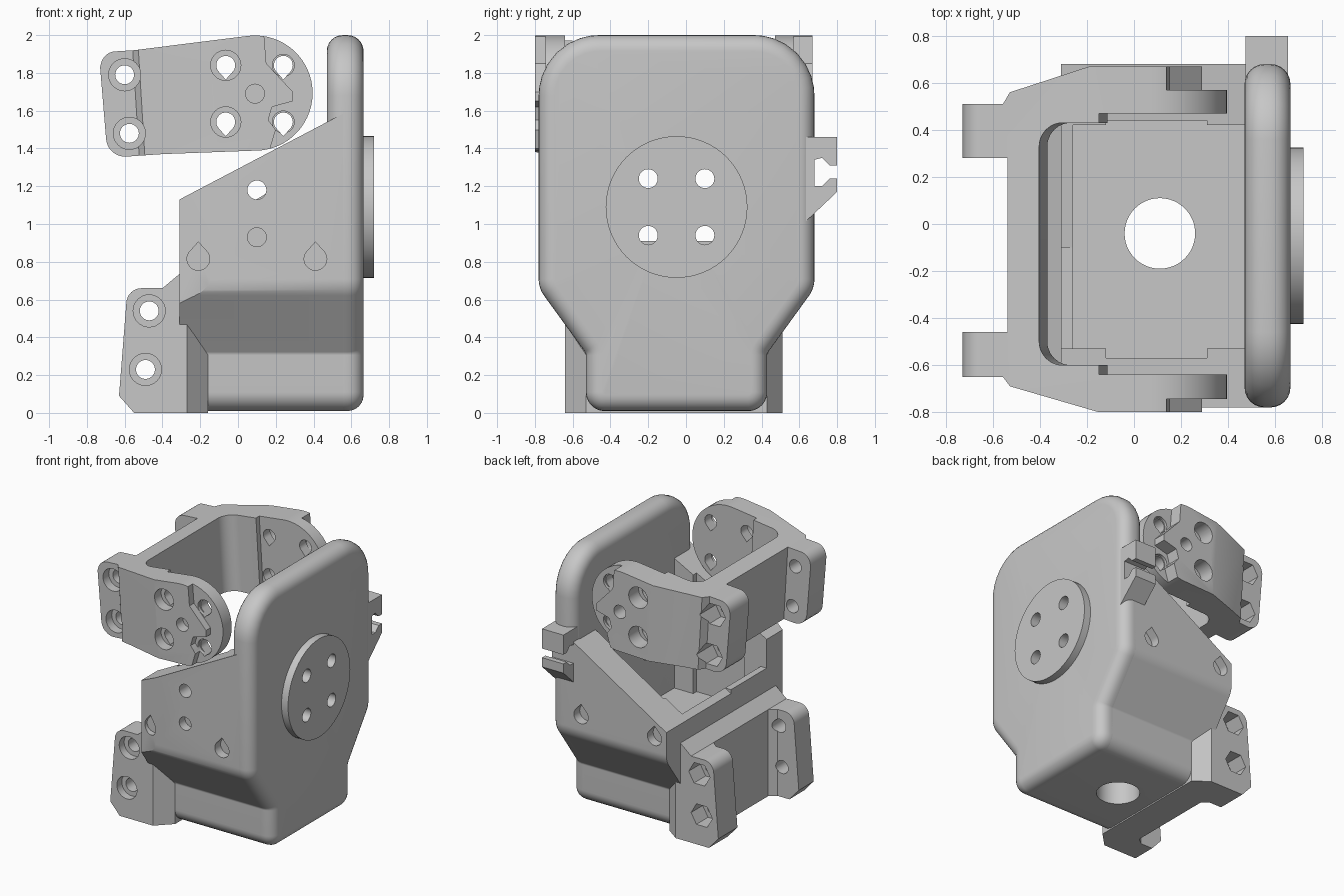
import bpy, bmesh, math
from mathutils import Matrix, Vector

if "Cube" in bpy.data.objects:
    bpy.data.objects.remove(bpy.data.objects["Cube"])

grey = bpy.data.materials.new("plain grey")
grey.use_nodes = True
COLOUR = (0.57, 0.57, 0.57, 1)
grey.diffuse_color = COLOUR
grey.node_tree.nodes["Principled BSDF"].inputs["Base Color"].default_value = COLOUR


def outline(points, steps=8):
    """Round each corner given as (a, b, radius)."""
    result = []
    for i, p in enumerate(points):
        c = Vector(p[:2])
        if len(p) == 2:
            result.append(c)
            continue
        u = (Vector(points[i - 1][:2]) - c).normalized()
        v = (Vector(points[(i + 1) % len(points)][:2]) - c).normalized()
        half = u.angle(v) / 2
        reach = p[2] / math.tan(half)
        mid = c + (u + v).normalized() * p[2] / math.sin(half)
        s, e = c + u * reach - mid, c + v * reach - mid
        for k in range(steps + 1):
            t = k / steps
            result.append(mid + (s * (1 - t) + e * t).normalized() * p[2])
    return result


def prism(name, points, axis, low, high, edge=0):
    """Extrude an outline along an axis, optionally rounding both rims."""
    place = {"x": lambda p, d: (d, p[0], p[1]),
             "y": lambda p, d: (p[0], d, p[1]),
             "z": lambda p, d: (p[0], p[1], d)}[axis]
    pts = outline(points)
    bm = bmesh.new()
    a = [bm.verts.new(place(p, low)) for p in pts]
    b = [bm.verts.new(place(p, high)) for p in pts]
    caps = [bm.faces.new(a), bm.faces.new(b)]
    for i in range(len(pts)):
        j = (i + 1) % len(pts)
        bm.faces.new((a[i], a[j], b[j], b[i]))
    bmesh.ops.recalc_face_normals(bm, faces=bm.faces)
    if edge:
        rims = [e for f in caps for e in f.edges]
        bmesh.ops.bevel(bm, geom=rims, offset=edge, segments=6, profile=0.5,
                        affect="EDGES", clamp_overlap=False)
    mesh = bpy.data.meshes.new(name)
    bm.to_mesh(mesh)
    bm.free()
    mesh.materials.append(grey)
    obj = bpy.data.objects.new(name, mesh)
    bpy.context.scene.collection.objects.link(obj)
    return obj


def circle(a, b, r, sides=32):
    return [(a + r * math.cos(math.tau * k / sides),
             b + r * math.sin(math.tau * k / sides)) for k in range(sides)]


def teardrop(a, b, r, tip):
    """Circle with a point above (positive tip) or below (negative tip)."""
    side = math.copysign(r, tip)
    arc = [(a + r * math.cos(math.radians(t)), b - side * math.sin(math.radians(t)))
           for t in range(-40, 221, 10)]
    return arc + [(a, b + tip)]


def rect(a0, b0, a1, b1):
    return [(a0, b0), (a1, b0), (a1, b1), (a0, b1)]


def carve(obj, cuts, keep=None):
    """Subtract cutters (points, axis, low, high), after keeping one overlap."""
    jobs = [("INTERSECT", keep)] if keep else []
    jobs += [("DIFFERENCE", c) for c in cuts]
    helpers = []
    for operation, spec in jobs:
        helper = prism("cutter", *spec)
        helper.hide_render = True
        helpers.append(helper)
        m = obj.modifiers.new("cut", "BOOLEAN")
        m.operation, m.object, m.solver = operation, helper, "EXACT"
    bpy.context.view_layer.update()
    graph = bpy.context.evaluated_depsgraph_get()
    mesh = bpy.data.meshes.new_from_object(obj.evaluated_get(graph))
    obj.modifiers.clear()
    obj.data = mesh
    for h in helpers:
        bpy.data.objects.remove(h)


# Shared outline of the housing and its end plate
LOW = [(-0.78, 0.66, 0.15), (-0.53, 0.315, 0.03), (-0.53, 0.01, 0.1),
       (0.43, 0.01, 0.1), (0.43, 0.315, 0.03), (0.68, 0.66, 0.15)]
disc_holes = [(circle(y, z, 0.05), "x", 0.3, 1)
              for y in (-0.2, 0.1) for z in (0.94, 1.24)]

# End plate with round coupling disc
end_plate = prism("end_plate", LOW + [(0.68, 2, 0.32), (-0.78, 2, 0.32)],
                  "x", 0.47, 0.665, 0.085)
carve(end_plate, disc_holes)
coupling = prism("coupling_disc", circle(-0.05, 1.09, 0.375, 64), "x", 0.64, 0.72)
carve(coupling, disc_holes)

# Housing: pocket with a low front wall, left wall sloping lower than right
housing = prism("housing", LOW + [(0.68, 1.7), (-0.78, 1.7)], "x", -0.31, 0.57)
cuts = [([(-0.5, 1.03), (0.7, 1.66), (0.7, 2), (-0.5, 2)], "y", -1, 0),
        ([(-0.5, 0.763), (0.7, 1.5), (0.7, 2), (-0.5, 2)], "y", -0.1, 1),
        (rect(-0.26, -0.53, 0.47, 0.42), "z", 0.55, 2),
        (rect(-0.12, -0.57, 0.31, 0.44), "z", 0.55, 2),
        (rect(-0.4, -0.53, -0.2, 0.42), "z", 0.91, 2),
        ([(-0.4, -0.69), (-0.12, -0.79), (-0.4, -0.9)], "z", -1, 2),
        (circle(0.11, -0.04, 0.15, 48), "z", -1, 1),
        (circle(0.1, 1.18, 0.05), "y", -1, 0),
        (circle(0.1, 0.93, 0.05), "y", -1, -0.71)]
for low, high in ((-1, -0.71), (0.61, 1)):
    for x in (-0.21, 0.41):
        cuts.append((teardrop(x, 0.815, 0.06, 0.09), "y", low, high))
carve(housing, cuts + disc_holes)

# Cable clip on the plate edge
prism("cable_clip", [(0.6, 1.46), (0.6, 1.0), (0.62, 1.0), (0.8, 1.17),
                     (0.8, 1.24), (0.76, 1.24), (0.72, 1.2), (0.68, 1.2),
                     (0.68, 1.34), (0.72, 1.35), (0.76, 1.31), (0.8, 1.31),
                     (0.8, 1.46)], "x", 0.475, 0.655)


def lug_cuts(centres):
    """Bolt holes with round pockets on one face and nut pockets on the other."""
    out = []
    for x, z in centres:
        out += [(circle(x, z, 0.05), "y", -1, 1),
                (circle(x, z, 0.085), "y", -1, -0.58),
                (circle(x, z, 0.09, 6), "y", 0.37, 1)]
    return out


# Lower hinge mount with two lugs
mount = prism("lower_mount", [
    (-0.16, 0.43), (-0.27, 0.51), (-0.7, 0.51), (-0.7, 0.28), (-0.45, 0.28),
    (-0.4, 0.24), (-0.4, -0.42), (-0.45, -0.46), (-0.7, -0.46), (-0.7, -0.64),
    (-0.27, -0.64), (-0.16, -0.53)], "z", -0.1, 1)
carve(mount, lug_cuts([(-0.47, 0.54), (-0.49, 0.23)]),
      ([(-0.63, 0.09), (-0.55, 0), (-0.12, 0), (-0.12, 0.25), (-0.27, 0.47),
        (-0.305, 0.47), (-0.305, 0.74), (-0.4, 0.66), (-0.585, 0.66, 0.08)],
       "y", -1, 1))

# Swinging U-shaped bracket, tipped slightly away from the plate
bracket = prism("swing_bracket", [
    (-0.85, 0.28), (-0.85, 0.51), (-0.54, 0.51), (-0.51, 0.56), (-0.17, 0.67),
    (0.5, 0.67), (0.5, 0.47), (-0.13, 0.47), (-0.13, 0.43), (-0.385, 0.43, 0.1),
    (-0.385, -0.60, 0.1), (-0.13, -0.60), (-0.13, -0.64), (0.5, -0.64),
    (0.5, -0.80), (-0.13, -0.80), (-0.51, -0.69), (-0.54, -0.65), (-0.85, -0.65),
    (-0.85, -0.46), (-0.52, -0.46), (-0.52, 0.28)], "z", 1.2, 2.2)
pivot = Matrix.Translation((-0.4, 0, 1.64))
bracket.data.transform(pivot @ Matrix.Rotation(math.radians(-3.5), 4, "Y")
                       @ pivot.inverted())
rounded_end = [(0.09 + 0.305 * math.cos(math.radians(t)),
                1.693 + 0.305 * math.sin(math.radians(t)))
               for t in range(-84, 97, 6)]
profile = rounded_end + [(-0.55, 1.92), (-0.71, 1.91, 0.08), (-0.73, 1.83),
                         (-0.69, 1.35, 0.1), (-0.4, 1.37)]
step = [(0.13, 2.1), (0.15, 1.85), (0.29, 1.70), (0.29, 1.65), (0.18, 1.62),
        (0.16, 1.55), (0.2, 1.5), (0.14, 1.3), (0.6, 1.3), (0.6, 2.1)]
cuts = [(step, "y", 0.57, 1), (step, "y", -1, -0.745)]
for x, ring in ((-0.065, 0.08), (0.24, 0.058)):
    for z in (1.84, 1.54):
        cuts.append((teardrop(x, z, 0.05, -0.075), "y", -1, 1))
        cuts += [(circle(x, z, ring), "y", -1, -0.72),
                 (circle(x, z, ring), "y", 0.55, 1)]
for low, high in ((-1, -0.72), (0.55, 1)):
    cuts.append((circle(0.09, 1.69, 0.05), "y", low, high))
carve(bracket, cuts + lug_cuts([(-0.6, 1.79), (-0.575, 1.48)]),
      (profile, "y", -1, 1))

# Smooth curved faces, keep machined edges crisp
for obj in (end_plate, coupling, housing, mount, bracket):
    bpy.ops.object.select_all(action="DESELECT")
    obj.select_set(True)
    bpy.context.view_layer.objects.active = obj
    bpy.ops.object.shade_smooth_by_angle(angle=math.radians(28))
